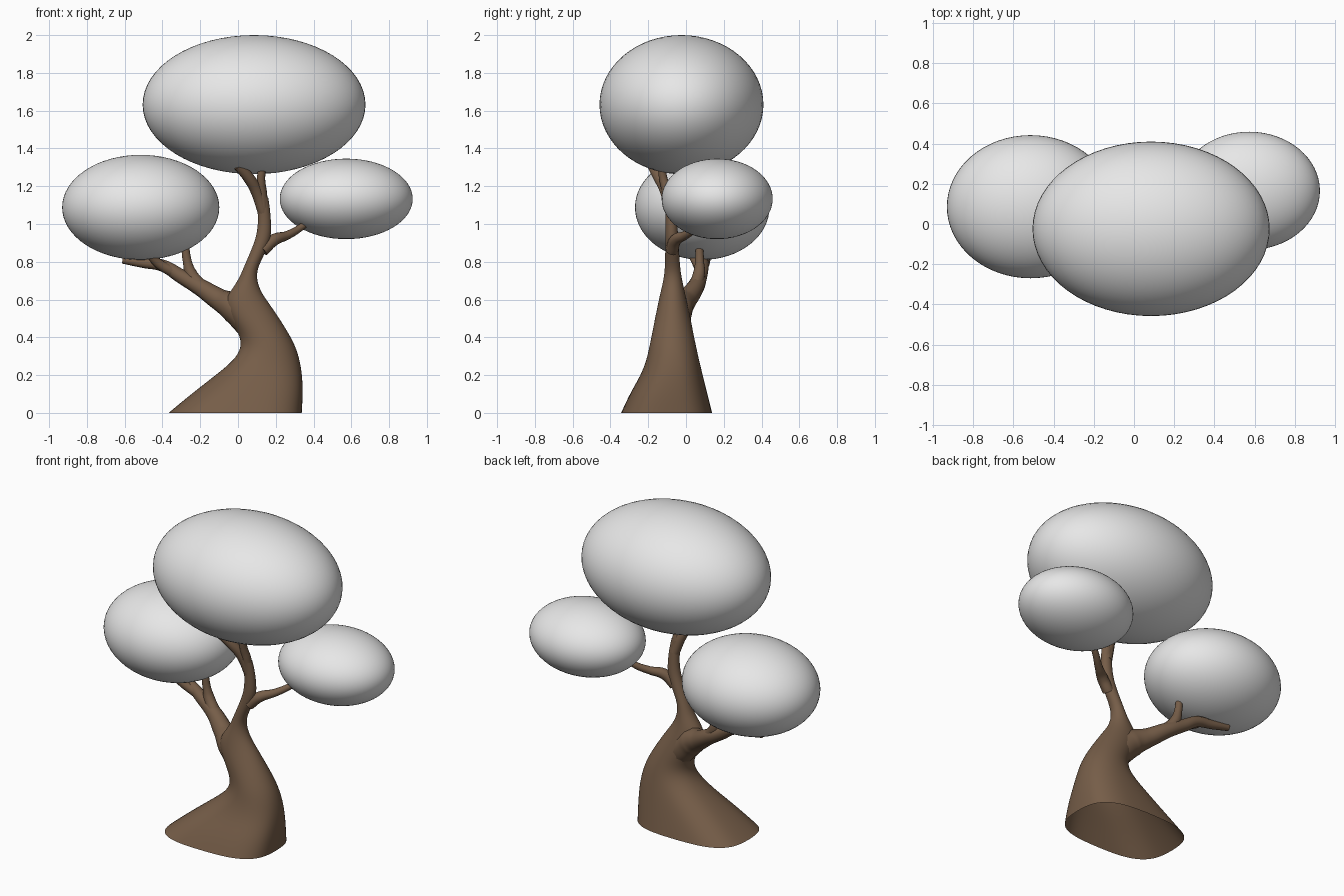
import bpy
import bmesh
from math import cos, sin, tau, copysign

cube = bpy.data.objects.get("Cube")
if cube:
    bpy.data.objects.remove(cube, do_unlink=True)


def make_material(name, rgb):
    mat = bpy.data.materials.new(name)
    mat.use_nodes = True
    color = (*rgb, 1.0)
    mat.diffuse_color = color
    mat.node_tree.nodes["Principled BSDF"].inputs["Base Color"].default_value = color
    return mat


BARK = make_material("brown bark", (0.18, 0.11, 0.065))
LEAF = make_material("pale grey foliage", (0.8, 0.8, 0.8))


def loft(name, rings, sides=24):
    """Open tube through level rings: z, left, right, front, back, squareness."""
    bm = bmesh.new()
    previous = None
    for z, x0, x1, y0, y1, power in rings:
        ring = []
        for i in range(sides):
            c, s = cos(tau * i / sides), sin(tau * i / sides)
            px = copysign(abs(c) ** (2 / power), c)
            py = copysign(abs(s) ** (2 / power), s)
            ring.append(bm.verts.new(((x0 + x1) / 2 + px * (x1 - x0) / 2,
                                      (y0 + y1) / 2 + py * (y1 - y0) / 2, z)))
        if previous:
            for i in range(sides):
                j = (i + 1) % sides
                bm.faces.new((previous[i], previous[j], ring[j], ring[i])).smooth = True
        previous = ring
    mesh = bpy.data.meshes.new(name)
    bm.to_mesh(mesh)
    bm.free()
    mesh.materials.append(BARK)
    obj = bpy.data.objects.new(name, mesh)
    bpy.context.collection.objects.link(obj)
    obj.modifiers.new("Smooth", "SUBSURF").levels = 2
    obj.modifiers["Smooth"].render_levels = 2


def branch(name, points):
    """Tapered round limb through points of x, y, z, radius."""
    curve = bpy.data.curves.new(name, "CURVE")
    curve.dimensions = "3D"
    curve.bevel_depth = 1.0
    curve.bevel_resolution = 4
    curve.resolution_u = 8
    curve.use_fill_caps = True
    spline = curve.splines.new("BEZIER")
    spline.bezier_points.add(len(points) - 1)
    for knot, (x, y, z, radius) in zip(spline.bezier_points, points):
        knot.co = (x, y, z)
        knot.radius = radius
        knot.handle_left_type = knot.handle_right_type = "AUTO"
    curve.materials.append(BARK)
    bpy.context.collection.objects.link(bpy.data.objects.new(name, curve))


def foliage(name, center, radii):
    bpy.ops.mesh.primitive_uv_sphere_add(segments=64, ring_count=32, location=center)
    obj = bpy.context.object
    obj.name = name
    obj.scale = radii
    obj.data.materials.append(LEAF)
    bpy.ops.object.shade_smooth()


# Leaning trunk with a wide flared foot, open underneath
loft("trunk", [
    (0.00, -0.37, 0.34, -0.345, 0.14, 3.0),
    (0.10, -0.25, 0.346, -0.30, 0.115, 2.7),
    (0.20, -0.12, 0.342, -0.24, 0.09, 2.4),
    (0.28, -0.02, 0.328, -0.21, 0.07, 2.2),
    (0.35, 0.02, 0.307, -0.195, 0.055, 2),
    (0.42, 0.005, 0.27, -0.18, 0.04, 2),
    (0.50, -0.045, 0.22, -0.165, 0.025, 2),
    (0.58, -0.075, 0.165, -0.148, 0.008, 2),
    (0.64, -0.045, 0.122, -0.135, -0.006, 2),
    (0.70, 0.0, 0.1, -0.12, -0.02, 2),
    (0.76, 0.026, 0.1, -0.112, -0.03, 2),
    (0.84, 0.06, 0.14, -0.11, -0.036, 2),
    (0.92, 0.094, 0.176, -0.11, -0.04, 2),
    (1.00, 0.107, 0.176, -0.108, -0.046, 2),
    (1.08, 0.104, 0.17, -0.11, -0.055, 2),
    (1.14, 0.09, 0.16, -0.12, -0.063, 2),
])

# Twin forks under the crown
branch("crown_fork_right", [(0.135, -0.08, 1.06, 0.03), (0.1, -0.105, 1.17, 0.032),
                            (0.06, -0.14, 1.24, 0.03), (0.0, -0.18, 1.31, 0.026)])
branch("crown_fork_left", [(0.135, -0.08, 1.06, 0.03), (0.125, -0.1, 1.17, 0.028),
                           (0.122, -0.12, 1.24, 0.022), (0.13, -0.13, 1.31, 0.02)])

# Long right limb and its upright twig
branch("right_limb", [(0.07, -0.06, 0.47, 0.085), (-0.02, -0.04, 0.555, 0.08),
                      (-0.1, 0.0, 0.6, 0.058), (-0.2, 0.05, 0.665, 0.046),
                      (-0.3, 0.075, 0.722, 0.038), (-0.4, 0.09, 0.78, 0.032),
                      (-0.5, 0.1, 0.793, 0.026), (-0.61, 0.11, 0.81, 0.02)])
branch("right_limb_twig", [(-0.2, 0.05, 0.67, 0.038), (-0.25, 0.07, 0.74, 0.032),
                           (-0.268, 0.072, 0.8, 0.024), (-0.28, 0.07, 0.88, 0.021)])
branch("right_limb_stub", [(-0.34, 0.08, 0.745, 0.03), (-0.42, 0.06, 0.79, 0.026),
                           (-0.47, 0.03, 0.84, 0.02)])

# Short left limb
branch("left_limb", [(0.13, -0.075, 0.86, 0.034), (0.19, -0.055, 0.915, 0.032),
                     (0.26, -0.005, 0.94, 0.023), (0.33, 0.05, 0.98, 0.019),
                     (0.39, 0.08, 1.03, 0.017)])

# Rounded foliage masses
foliage("crown_foliage", (0.085, -0.024, 1.632), (0.59, 0.434, 0.368))
foliage("right_foliage", (-0.515, 0.086, 1.088), (0.416, 0.356, 0.278))
foliage("left_foliage", (0.573, 0.165, 1.133), (0.352, 0.294, 0.213))
